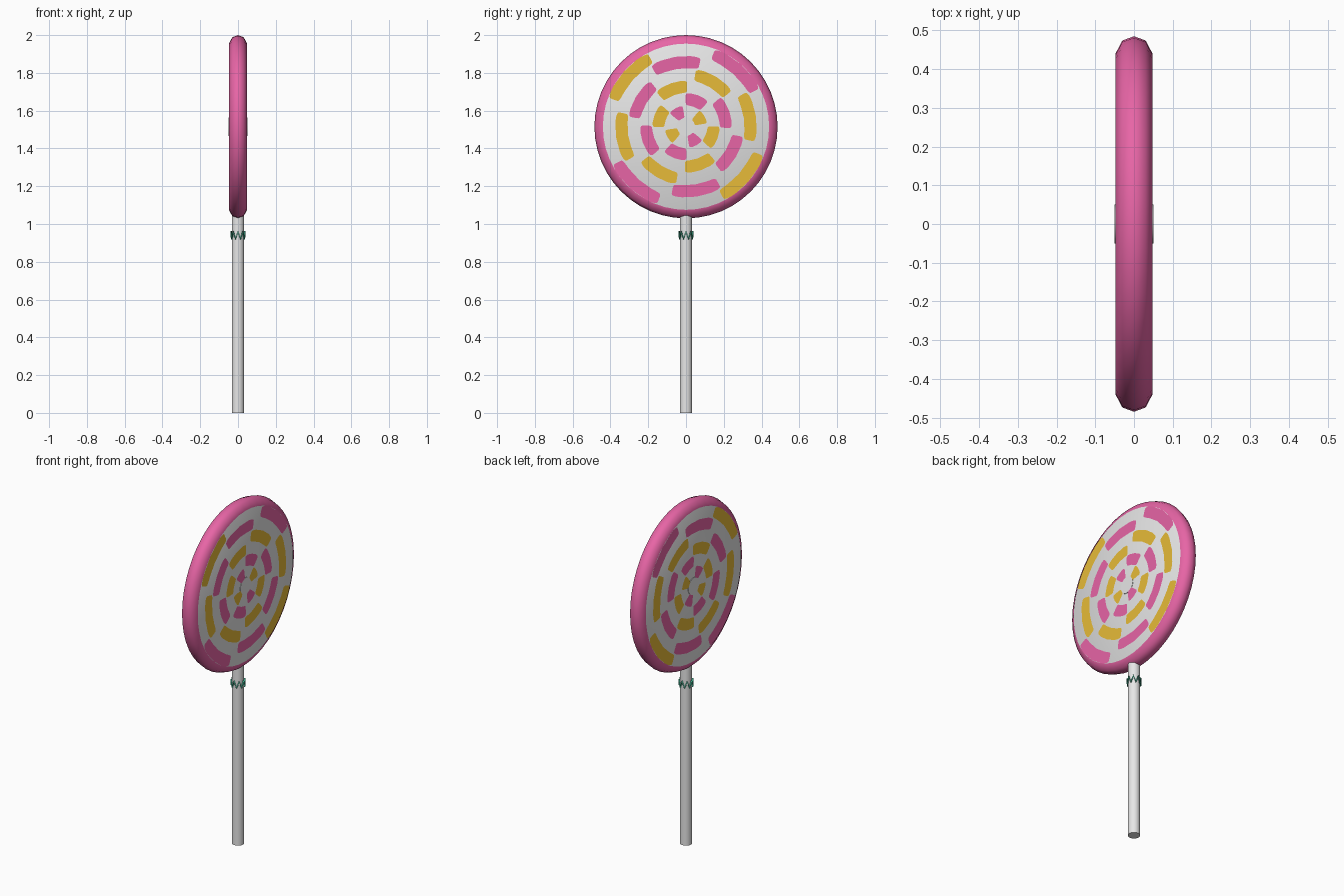
import bpy, bmesh, math
from mathutils import Vector

if "Cube" in bpy.data.objects:
    bpy.data.objects.remove(bpy.data.objects["Cube"])

CENTER_Z = 1.515
HALF = 0.048            # half thickness of the candy
FACE_R = 0.44           # radius of the flat candy face


def make_material(name, rgb):
    mat = bpy.data.materials.new(name)
    mat.use_nodes = True
    mat.diffuse_color = (*rgb, 1)
    mat.node_tree.nodes["Principled BSDF"].inputs["Base Color"].default_value = (*rgb, 1)
    return mat


white = make_material("white", (0.8, 0.8, 0.8))
pink = make_material("pink", (0.8, 0.13, 0.38))
yellow = make_material("yellow", (0.8, 0.5, 0.04))
teal = make_material("teal", (0.07, 0.6, 0.38))


def add_object(name, bm, mats, smooth=None):
    bmesh.ops.recalc_face_normals(bm, faces=bm.faces)
    mesh = bpy.data.meshes.new(name)
    bm.to_mesh(mesh)
    bm.free()
    obj = bpy.data.objects.new(name, mesh)
    bpy.context.collection.objects.link(obj)
    for mat in mats:
        mesh.materials.append(mat)
    if smooth:
        bpy.ops.object.select_all(action="DESELECT")
        obj.select_set(True)
        bpy.context.view_layer.objects.active = obj
        bpy.ops.object.shade_smooth_by_angle(angle=math.radians(smooth))
    return obj


def polar(x, radius, angle):
    return Vector((x, radius * math.cos(angle), CENTER_Z + radius * math.sin(angle)))


def lathe_x(profile, sides):
    """Revolve (x, radius) points about the candy's axis, capping both ends."""
    bm = bmesh.new()
    rings = [[bm.verts.new(polar(x, r, math.tau * i / sides)) for i in range(sides)]
             for x, r in profile]
    for a, b in zip(rings, rings[1:]):
        for i in range(sides):
            j = (i + 1) % sides
            bm.faces.new((a[i], a[j], b[j], b[i]))
    bm.faces.new(rings[0])
    bm.faces.new(rings[-1])
    return bm


# Candy disc: pink rounded rim, white flat faces
half = [(HALF, FACE_R), (0.03, 0.474), (0.0, 0.485)]
profile = half + [(-x, r) for x, r in half[1::-1]]
bm = lathe_x(profile, 48)
for f in bm.faces:
    f.material_index = int(len(f.verts) > 4)
add_object("candy_disc", bm, [pink, white], 50)

# Raised centre button through the candy
add_object("candy_center", lathe_x([(-0.05, 0.05), (0.05, 0.05)], 24), [white], 30)


# Swirl dashes: rounded arc plates in rings, each ring turned by a fixed step
def dash_outline(x, r_in, r_out, mid, span):
    mid_r, half_r, half_a = (r_in + r_out) / 2, (r_out - r_in) / 2, span / 2
    points = []
    for i in range(40):
        t = math.tau * i / 40
        c, s = math.cos(t), math.sin(t)
        # squircle gives soft corners
        u = math.copysign(abs(c) ** 0.3, c)
        v = math.copysign(abs(s) ** 0.3, s)
        points.append(polar(x, mid_r + half_r * v, mid + half_a * u))
    return points


for side, sign in (("left", 1), ("right", -1)):
    for color, mat, offset in (("pink", pink, 0), ("yellow", yellow, 90)):
        bm = bmesh.new()
        for ring in range(6):
            r_out = FACE_R - 0.0655 * ring
            r_in = r_out - 0.065
            for turn in (0, 180):
                mid = math.radians(48.5 + 50.3 * ring + offset + turn)
                x = sign * (HALF + (0.003 if ring == 5 else 0.001))
                outline = dash_outline(x, r_in, r_out, mid, math.radians(42))
                face = bm.faces.new([bm.verts.new(p) for p in outline])
                face.normal_update()
                if face.normal.x * sign < 0:
                    face.normal_flip()
        mesh = bpy.data.meshes.new(f"{color}_dashes_{side}")
        bm.to_mesh(mesh)
        bm.free()
        mesh.materials.append(mat)
        bpy.context.collection.objects.link(bpy.data.objects.new(mesh.name, mesh))

# Stick
bm = bmesh.new()
bmesh.ops.create_cone(bm, cap_ends=True, segments=16, radius1=0.033, radius2=0.033, depth=1.06)
bmesh.ops.translate(bm, verts=bm.verts, vec=(0, 0, 0.53))
add_object("stick", bm, [white], 40)

# Zigzag tie around the stick
curve = bpy.data.curves.new("zigzag_tie", "CURVE")
curve.dimensions = "3D"
curve.bevel_depth = 0.006
curve.bevel_resolution = 1
COUNT = 16
spline = curve.splines.new("POLY")
spline.points.add(COUNT - 1)
spline.use_cyclic_u = True
for i, p in enumerate(spline.points):
    a = math.tau * i / COUNT
    p.co = (0.035 * math.cos(a), 0.035 * math.sin(a), 0.94 + 0.018 * (-1) ** i, 1)
curve.materials.append(teal)
tie = bpy.data.objects.new("zigzag_tie", curve)
bpy.context.collection.objects.link(tie)
